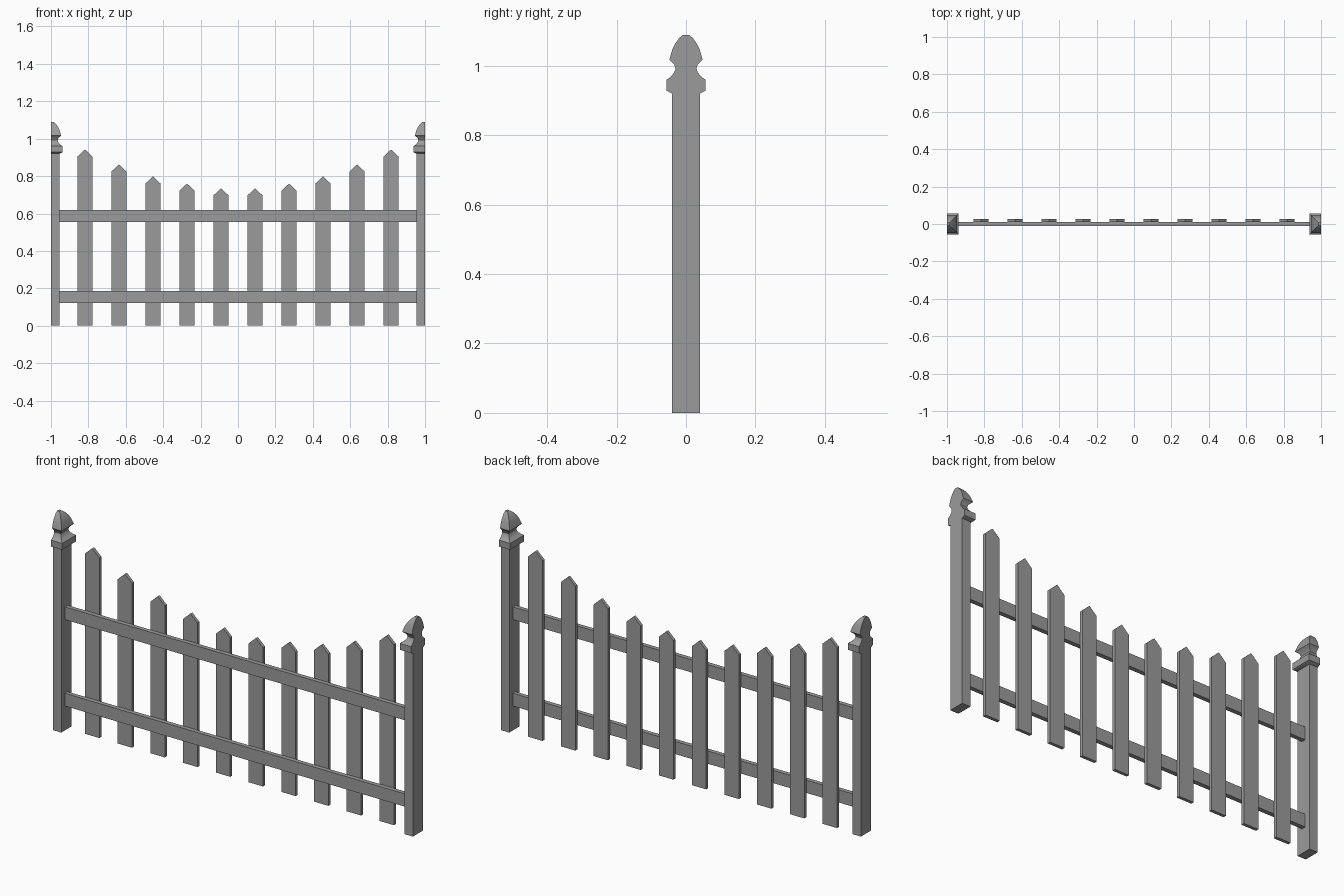
import bpy, bmesh

if "Cube" in bpy.data.objects:
    bpy.data.objects.remove(bpy.data.objects["Cube"])

# Dark grey paint shared by every part
grey = bpy.data.materials.new("dark_grey")
grey.diffuse_color = (0.33, 0.33, 0.33, 1)
grey.use_nodes = True
grey.node_tree.nodes["Principled BSDF"].inputs["Base Color"].default_value = grey.diffuse_color

def finish(name, bm, smooth=False):
    bmesh.ops.recalc_face_normals(bm, faces=bm.faces)
    me = bpy.data.meshes.new(name)
    bm.to_mesh(me)
    bm.free()
    me.materials.append(grey)
    ob = bpy.data.objects.new(name, me)
    bpy.context.collection.objects.link(ob)
    if smooth:
        bpy.ops.object.select_all(action='DESELECT')
        ob.select_set(True)
        bpy.context.view_layer.objects.active = ob
        bpy.ops.object.shade_smooth_by_angle(angle=0.6)
    return ob

def loft(name, rings, smooth=False):
    """Bridge closed rings of points and cap both ends."""
    bm = bmesh.new()
    loops = [[bm.verts.new(p) for p in r] for r in rings]
    n = len(rings[0])
    for a, b in zip(loops, loops[1:]):
        for i in range(n):
            j = (i + 1) % n
            bm.faces.new((a[i], a[j], b[j], b[i]))
    bm.faces.new(loops[0])
    bm.faces.new(loops[-1])
    return finish(name, bm, smooth)

def half_square(side, h, z):
    """Half of a square section, cut flat at the panel end."""
    inner, outer = side * (0.994 - h), side
    return [(outer, -h, z), (inner, -h, z), (inner, h, z), (outer, h, z)]

def extrude_y(name, outline, y0, y1):
    return loft(name, [[(x, y, z) for x, z in outline] for y in (y0, y1)])

# Finial profile: half width, height
finial = [(0.04, 0.92), (0.056, 0.928), (0.056, 0.96), (0.044, 0.968),
          (0.034, 0.98), (0.03, 0.992), (0.034, 1.004), (0.048, 1.017),
          (0.04, 1.045), (0.032, 1.062), (0.02, 1.079), (0.008, 1.089)]

# End posts with finials, halved at the panel ends
for side, label in ((-1, "left"), (1, "right")):
    loft(label + "_post", [half_square(side, 0.04, z) for z in (0, 0.92)])
    loft(label + "_finial", [half_square(side, h, z) for h, z in finial], True)

# Horizontal rails
for label, z0, z1 in (("lower", 0.122, 0.186), ("upper", 0.556, 0.62)):
    extrude_y(label + "_rail",
              [(-0.957, z0), (0.957, z0), (0.957, z1), (-0.957, z1)],
              -0.011, 0.011)

# Pointed pickets behind the rails, rising towards the posts
W = 0.04
for i, tip in enumerate((0.734, 0.76, 0.798, 0.862, 0.942)):
    for side, label in ((-1, "left"), (1, "right")):
        x = side * (i + 0.5) * 2 / 11
        s = tip - 0.037
        extrude_y(f"{label}_picket_{i + 1}",
                  [(x - W, 0), (x + W, 0), (x + W, s), (x, tip), (x - W, s)],
                  0.011, 0.027)
